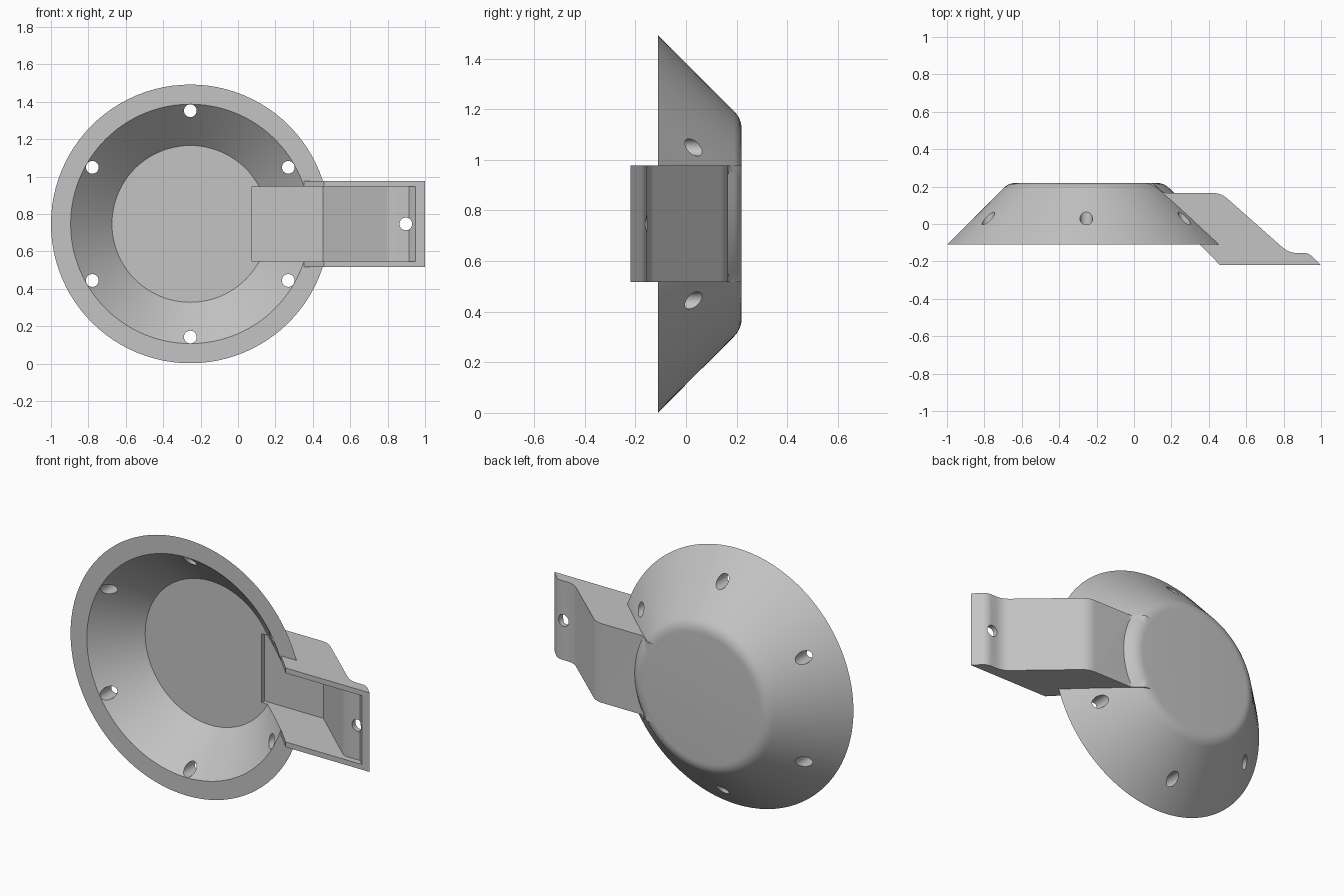
import bpy
import bmesh
import math
from mathutils import Vector, Matrix

if "Cube" in bpy.data.objects:
    bpy.data.objects.remove(bpy.data.objects["Cube"], do_unlink=True)

CENTRE = Vector((-0.255, 0, 0.747))
HOLE_RADIUS = 0.034

grey = bpy.data.materials.new("light grey")
grey.use_nodes = True
grey.diffuse_color = (0.55, 0.55, 0.55, 1)
grey.node_tree.nodes["Principled BSDF"].inputs["Base Color"].default_value = grey.diffuse_color


def rounded(corners, steps=6):
    """Outline from (x, y, tangent length) corners; zero keeps a corner sharp."""
    out = []
    for i, (x, y, t) in enumerate(corners):
        p = Vector((x, y))
        if not t:
            out.append(p)
            continue
        a = Vector(corners[i - 1][:2])
        b = Vector(corners[(i + 1) % len(corners)][:2])
        start = p + (a - p).normalized() * t
        end = p + (b - p).normalized() * t
        for k in range(steps + 1):
            s = k / steps
            out.append(start * (1 - s) ** 2 + p * 2 * s * (1 - s) + end * s ** 2)
    return out


def make_object(name, bm):
    bmesh.ops.remove_doubles(bm, verts=bm.verts, dist=0.0001)
    bmesh.ops.recalc_face_normals(bm, faces=bm.faces)
    mesh = bpy.data.meshes.new(name)
    bm.to_mesh(mesh)
    bm.free()
    mesh.materials.append(grey)
    obj = bpy.data.objects.new(name, mesh)
    bpy.context.collection.objects.link(obj)
    return obj


def prism(name, corners, half_height):
    """Extrude an x-y outline along z, centred on the dish height."""
    bm = bmesh.new()
    verts = [bm.verts.new((p.x, p.y, CENTRE.z - half_height)) for p in rounded(corners)]
    face = bm.faces.new(verts)
    moved = bmesh.ops.extrude_face_region(bm, geom=[face])["geom"]
    bmesh.ops.translate(bm, vec=(0, 0, 2 * half_height),
                        verts=[v for v in moved if isinstance(v, bmesh.types.BMVert)])
    return make_object(name, bm)


def combine(target, other, operation):
    mod = target.modifiers.new("combine", "BOOLEAN")
    mod.operation = operation
    mod.solver = "EXACT"
    mod.object = other
    bpy.ops.object.select_all(action="DESELECT")
    bpy.context.view_layer.objects.active = target
    target.select_set(True)
    bpy.ops.object.modifier_apply(modifier=mod.name)
    bpy.data.objects.remove(other, do_unlink=True)


# Dish: a thick conical bowl turned around the y axis
profile = rounded([(0, 0.22, 0), (0.415, 0.22, 0.042), (0.745, -0.11, 0),
                   (0.64, -0.11, 0), (0.419, 0.11, 0), (0, 0.11, 0)])
bm = bmesh.new()
points = [bm.verts.new((p.x, p.y, 0)) for p in profile]
edges = [bm.edges.new(pair) for pair in zip(points, points[1:])]
bmesh.ops.spin(bm, geom=points + edges, cent=(0, 0, 0), axis=(0, 1, 0),
               angle=2 * math.pi, steps=96)
bmesh.ops.translate(bm, vec=CENTRE, verts=bm.verts)
dish = make_object("dish_with_arm", bm)

# Arm: a stepped bracket leaving the side of the dish
arm = prism("arm", [(0.04, 0.219, 0), (0.1, 0.219, 0.015), (0.155, 0.166, 0.025),
                    (0.465, 0.166, 0.045), (0.828, -0.155, 0.045),
                    (0.935, -0.155, 0.03), (1.0, -0.22, 0),
                    (0.46, -0.22, 0), (0.125, 0.125, 0), (0.04, 0.125, 0)], 0.23)
combine(dish, arm, "UNION")

# Channel: hollows the arm and opens it into the dish
channel = prism("channel", [(0.075, -0.4, 0), (0.075, 0.135, 0), (0.455, 0.135, 0),
                            (0.81, -0.185, 0.03), (0.915, -0.185, 0),
                            (0.95, -0.22, 0), (0.95, -0.4, 0)], 0.2)
combine(dish, channel, "DIFFERENCE")

# Six holes through the cone and one at the end of the arm
places = [CENTRE + Vector((0.605 * math.cos(a), 0, 0.605 * math.sin(a)))
          for a in (math.radians(30 + 60 * i) for i in range(6))]
places.append(Vector((0.897, 0, CENTRE.z)))
bm = bmesh.new()
for place in places:
    bmesh.ops.create_cone(bm, cap_ends=True, segments=32, radius1=HOLE_RADIUS,
                          radius2=HOLE_RADIUS, depth=1,
                          matrix=Matrix.Translation(place) @ Matrix.Rotation(math.pi / 2, 4, "X"))
combine(dish, make_object("holes", bm), "DIFFERENCE")

bpy.ops.object.shade_smooth_by_angle(angle=math.radians(25))
